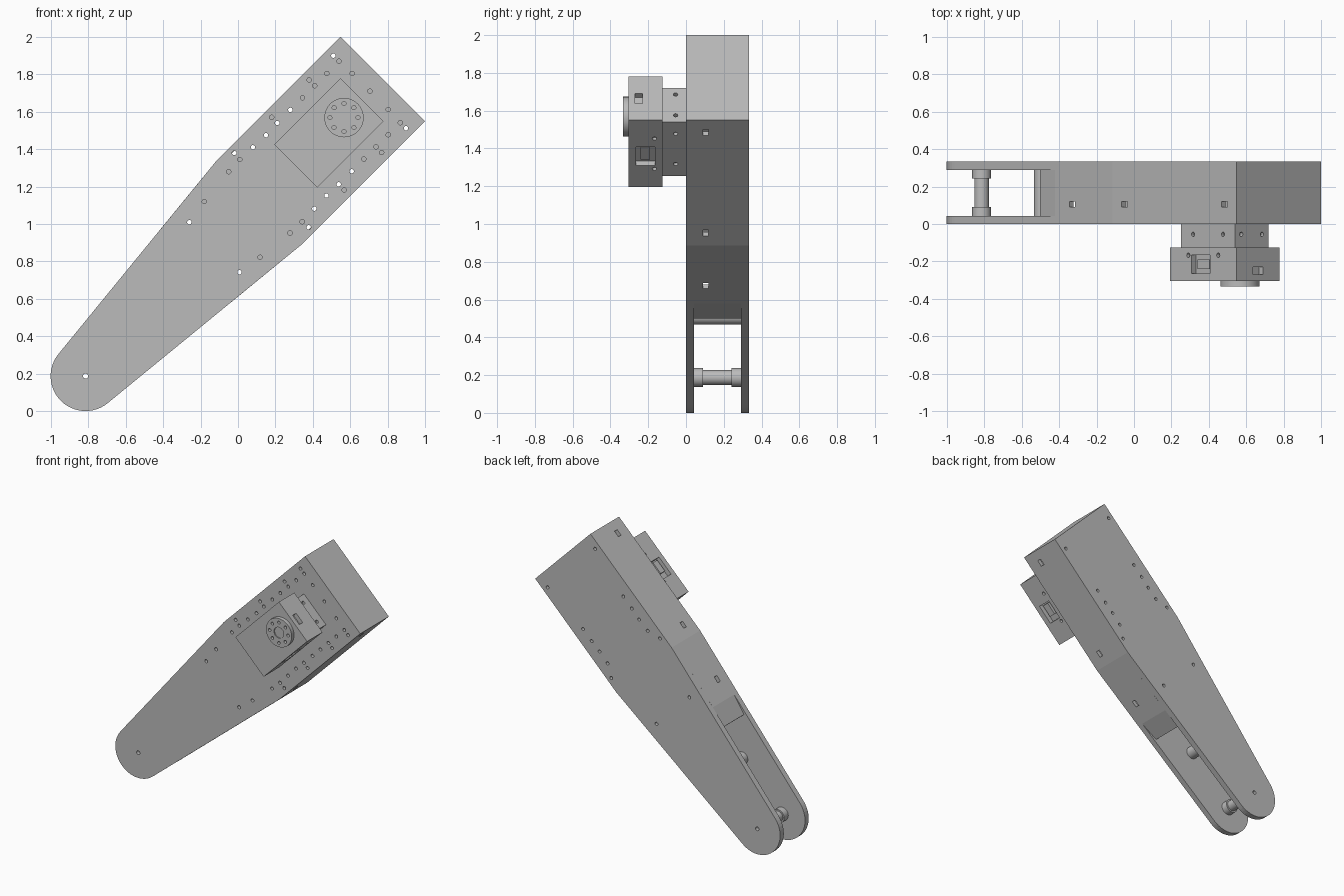
import bpy, bmesh
from math import pi, cos, sin, sqrt, acos, atan2, radians
from mathutils import Matrix, Vector

if "Cube" in bpy.data.objects:
    bpy.data.objects.remove(bpy.data.objects["Cube"], do_unlink=True)

grey = bpy.data.materials.new("plain grey")
grey.use_nodes = True
grey.diffuse_color = (0.5, 0.5, 0.5, 1)
grey.node_tree.nodes["Principled BSDF"].inputs["Base Color"].default_value = (0.5, 0.5, 0.5, 1)

# Arm frame: s runs along the arm from the pivot, v across it, w towards the front
K = 1 / sqrt(2)
PX, PZ = -0.815, 0.187
FRAME = Matrix(((K, -K, 0, PX), (0, 0, -1, 0), (K, K, 0, PZ), (0, 0, 0, 1)))
LENGTH, HALF, SHOULDER, TIP = 2.246, 0.319, 1.308, 0.187


def to_arm(x, z):
    return (x - PX + z - PZ) * K, (z - PZ - x + PX) * K


def prism(bm, pts, w0, w1):
    bottom = [bm.verts.new((s, v, w0)) for s, v in pts]
    top = [bm.verts.new((s, v, w1)) for s, v in pts]
    bm.faces.new(bottom[::-1])
    bm.faces.new(top)
    for i in range(len(pts)):
        j = (i + 1) % len(pts)
        bm.faces.new((bottom[i], bottom[j], top[j], top[i]))


def box(bm, centre, size):
    m = Matrix.Translation(centre) @ Matrix.Diagonal((*size, 1))
    bmesh.ops.create_cube(bm, size=1, matrix=m)


def rod(bm, centre, radius, depth, axis=(0, 0, 1), sides=12):
    turn = Vector((0, 0, 1)).rotation_difference(Vector(axis)).to_matrix().to_4x4()
    bmesh.ops.create_cone(bm, cap_ends=True, segments=sides, radius1=radius, radius2=radius,
                          depth=depth, matrix=Matrix.Translation(centre) @ turn)


def finish(name, bm, cutter=None, smooth=False):
    """Turn the bmesh into an object in the arm frame, cut by another bmesh."""
    bm.transform(FRAME)
    bmesh.ops.recalc_face_normals(bm, faces=bm.faces)
    mesh = bpy.data.meshes.new(name)
    bm.to_mesh(mesh)
    bm.free()
    mesh.materials.append(grey)
    ob = bpy.data.objects.new(name, mesh)
    bpy.context.scene.collection.objects.link(ob)
    if cutter is not None:
        tool = finish(name + "_cutter", cutter)
        tool.hide_render = True
        mod = ob.modifiers.new("cut", 'BOOLEAN')
        mod.object, mod.operation, mod.solver = tool, 'DIFFERENCE', 'EXACT'
        deps = bpy.context.evaluated_depsgraph_get()
        done = bpy.data.meshes.new_from_object(ob.evaluated_get(deps))
        ob.modifiers.clear()
        ob.data = done
        bpy.data.objects.remove(tool, do_unlink=True)
    if smooth:
        bpy.ops.object.select_all(action='DESELECT')
        ob.select_set(True)
        bpy.context.view_layer.objects.active = ob
        bpy.ops.object.shade_smooth_by_angle(angle=radians(35))
    return ob


# Plate outline: square shoulder end tapering to a round tip
tangent = atan2(HALF, SHOULDER) + acos(TIP / sqrt(HALF ** 2 + SHOULDER ** 2))
steps = 24
arc = [tangent + (2 * pi - 2 * tangent) * i / steps for i in range(steps + 1)]
outline = [(LENGTH, -HALF), (LENGTH, HALF), (SHOULDER, HALF)]
outline += [(TIP * cos(a), TIP * sin(a)) for a in arc] + [(SHOULDER, -HALF)]

# Screw holes on one half; the other half mirrors them
through = [(.51, 1.9), (.28, 1.61), (.21, 1.54), (.15, 1.475), (.08, 1.41), (-.02, 1.38), (-.26, 1.01)]
front_only = [(.54, 1.87), (.475, 1.805), (.61, 1.805), (.41, 1.74), (.38, 1.77), (.345, 1.675),
              (.18, 1.57), (.01, 1.345), (-.05, 1.28), (-.18, 1.12)]
POST = 0.46


def drill(points):
    bm = bmesh.new()
    for x, z in points:
        s, v = to_arm(x, z)
        for side in (1, -1):
            rod(bm, (s, side * v, -0.17), 0.012, 0.6)
    for s in (0, POST):
        rod(bm, (s, 0, -0.17), 0.014, 0.6)
    return bm


# Side plates
bm = bmesh.new()
prism(bm, outline, -0.042, 0)
holes = drill(through + front_only)
rod(holes, (*to_arm(.705, 1.71), 0), 0.012, 0.3)
finish("front_plate", bm, holes)
bm = bmesh.new()
prism(bm, outline, -0.333, -0.29)
finish("back_plate", bm, drill(through))

# Wall running round the shoulder end, thinned at its free ends
outer = [(LENGTH, HALF), (SHOULDER, HALF), (.826, .271), (.68, .238)]
inner = [(.68, .228), (.826, .241), (SHOULDER, .289), (LENGTH - .03, .289)]
half = outer + inner
bm = bmesh.new()
prism(bm, half + [(s, -v) for s, v in reversed(half)], -0.29, -0.042)
slots = bmesh.new()
for s in (.972, 1.4, 2.155):
    box(slots, (s, 0, -.105), (.045, 1, .03))
finish("edge_wall", bm, slots)

# Pivot spacer with a collar at each end, and the plain spacer
for name, s, radius in (("pivot_spacer", 0, .039), ("plain_spacer", POST, .045)):
    bm, bore = bmesh.new(), bmesh.new()
    rod(bm, (s, 0, -.166), radius, .248, sides=32)
    rod(bore, (s, 0, -.166), .014, .4)
    finish(name, bm, bore, True)
for name, w in (("front_collar", -.066), ("back_collar", -.266)):
    bm, bore = bmesh.new(), bmesh.new()
    rod(bm, (0, 0, w), .05, .048, sides=32)
    rod(bore, (0, 0, w), .014, .1)
    finish(name, bm, bore, True)

# Motor base with screw holes on its sides
MID = 1.839
bm, cut = bmesh.new(), bmesh.new()
box(bm, (MID, 0, .0625), (.406, .254, .125))
for side in (1, -1):
    for off in (-.113, .113):
        rod(cut, (MID + off, side * .127, .055), .012, .04, (0, 1, 0))
    for off in (-.078, .078):
        rod(cut, (MID + side * .203, off, .055), .012, .04, (1, 0, 0))
finish("motor_base", bm, cut)

# Motor body with cable sockets and screw holes
bm, cut, plugs = bmesh.new(), bmesh.new(), bmesh.new()
box(bm, (MID, 0, .215), (.502, .326, .18))
box(cut, (MID + .251, 0, .25), (.06, .076, .04))
for side in (1, -1):
    box(cut, (1.82, side * .163, .215), (.14, .07, .1))
    box(plugs, (1.835, side * .142, .215), (.09, .03, .05))
    for off in (-.113, .113):
        rod(cut, (MID + off, side * .163, .167), .012, .04, (0, 1, 0))
finish("motor_body", bm, cut)
finish("socket_plugs", plugs)

# Round output horn with a ring of eight holes
HORN = 1.954
bm, cut = bmesh.new(), bmesh.new()
rod(bm, (HORN, 0, .319), .105, .028, sides=48)
rod(cut, (HORN, 0, .335), .04, .02, sides=24)
for i in range(8):
    a = (i + .5) * pi / 4 + pi / 8
    rod(cut, (HORN + .075 * cos(a), .075 * sin(a), .33), .011, .04)
finish("output_horn", bm, cut, True)
